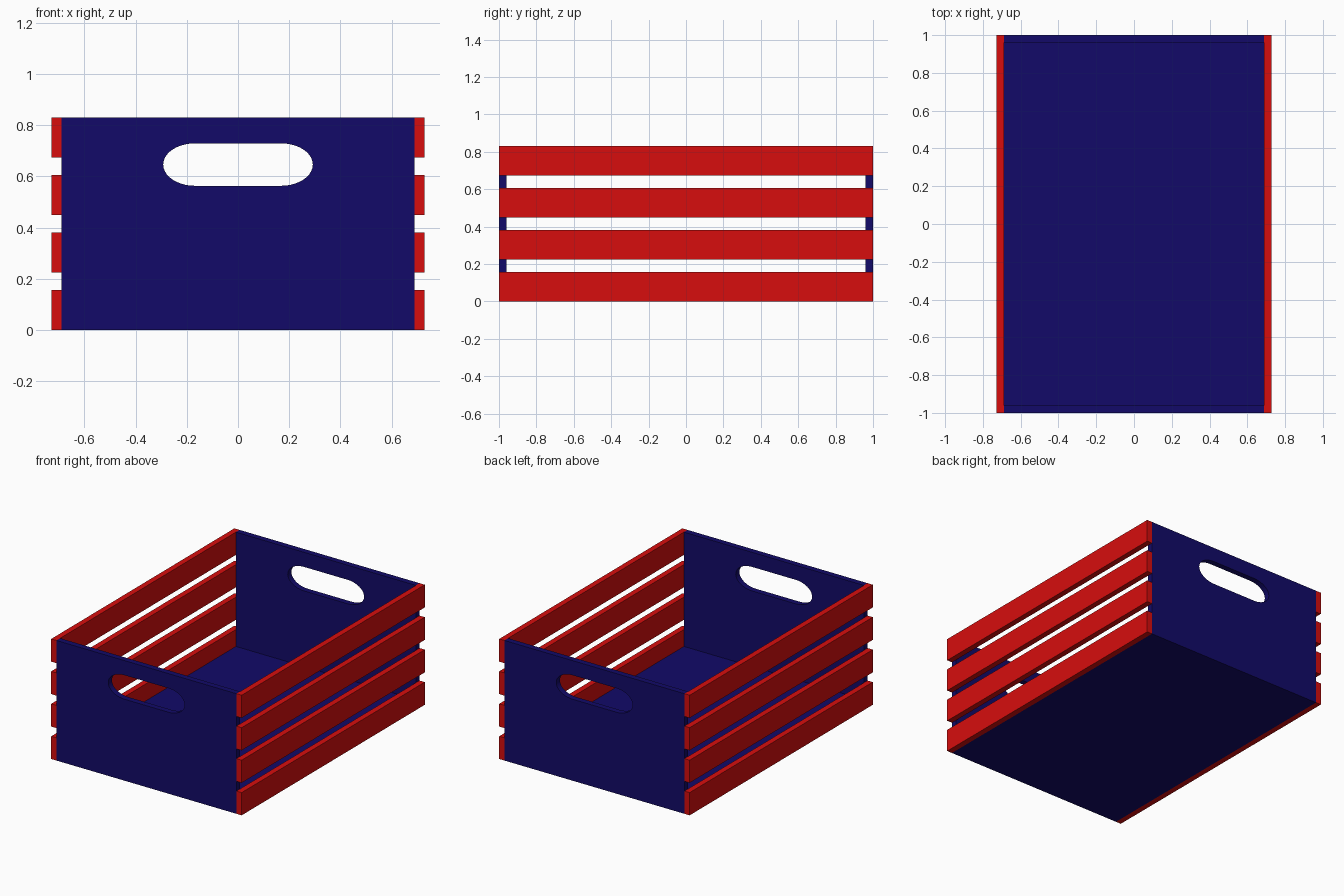
import bpy, bmesh
from math import sin, cos, pi, radians
from mathutils import Matrix

if "Cube" in bpy.data.objects:
    bpy.data.objects.remove(bpy.data.objects["Cube"])

W, L, H, T = 0.688, 1.0, 0.83, 0.04     # half width, half length, height, board thickness
SLAT_H, SLATS = 0.157, 4


def material(name, color):
    m = bpy.data.materials.new(name)
    m.diffuse_color = color
    m.use_nodes = True
    m.node_tree.nodes["Principled BSDF"].inputs["Base Color"].default_value = m.diffuse_color
    return m


blue = material("blue_paint", (0.006, 0.003, 0.14, 1))
red = material("red_paint", (0.68, 0.004, 0.004, 1))


def board(name, size, center, mat):
    bm = bmesh.new()
    bmesh.ops.create_cube(bm, size=1, matrix=Matrix.Translation(center) @ Matrix.Diagonal((*size, 1)))
    me = bpy.data.meshes.new(name)
    bm.to_mesh(me)
    bm.free()
    me.materials.append(mat)
    ob = bpy.data.objects.new(name, me)
    bpy.context.collection.objects.link(ob)
    return ob


def handle_outline(hx=0.292, z=0.646, hz=0.083, rx=0.125, n=10):
    # slot with elliptical ends
    pts = []
    for q in range(2):
        side = 1 - 2 * q
        for i in range(2 * n + 1):
            a = -pi / 2 + q * pi + pi * i / (2 * n)
            pts.append((side * (hx - rx) + rx * cos(a), z + hz * sin(a)))
    return pts


def end_panel(name, y):
    # filled outline with handle hole, extruded to board thickness
    cu = bpy.data.curves.new(name, 'CURVE')
    cu.dimensions = '2D'
    cu.fill_mode = 'BOTH'
    cu.extrude = T / 2
    for pts in ([(-W, 0), (W, 0), (W, H), (-W, H)], handle_outline()):
        sp = cu.splines.new('POLY')
        sp.points.add(len(pts) - 1)
        for p, (x, z) in zip(sp.points, pts):
            p.co = (x, z, 0, 1)
        sp.use_cyclic_u = True
    ob = bpy.data.objects.new(name, cu)
    bpy.context.collection.objects.link(ob)
    ob.location = (0, y, 0)
    ob.rotation_euler = (pi / 2, 0, 0)
    cu.materials.append(blue)
    bpy.ops.object.select_all(action='DESELECT')
    ob.select_set(True)
    bpy.context.view_layer.objects.active = ob
    bpy.ops.object.convert(target='MESH')
    bpy.ops.object.shade_smooth_by_angle(angle=radians(30))


# End panels and floor
end_panel("front_panel", -L + T / 2)
end_panel("back_panel", L - T / 2)
board("floor", (2 * W, 2 * (L - T), T), (0, 0, T / 2), blue)

# Side slats
pitch = (H - SLAT_H) / (SLATS - 1)
for side, s in (("left", -1), ("right", 1)):
    for i in range(SLATS):
        board(f"{side}_slat_{i + 1}", (T, 2 * L, SLAT_H),
              (s * (W + T / 2), 0, SLAT_H / 2 + i * pitch), red)
